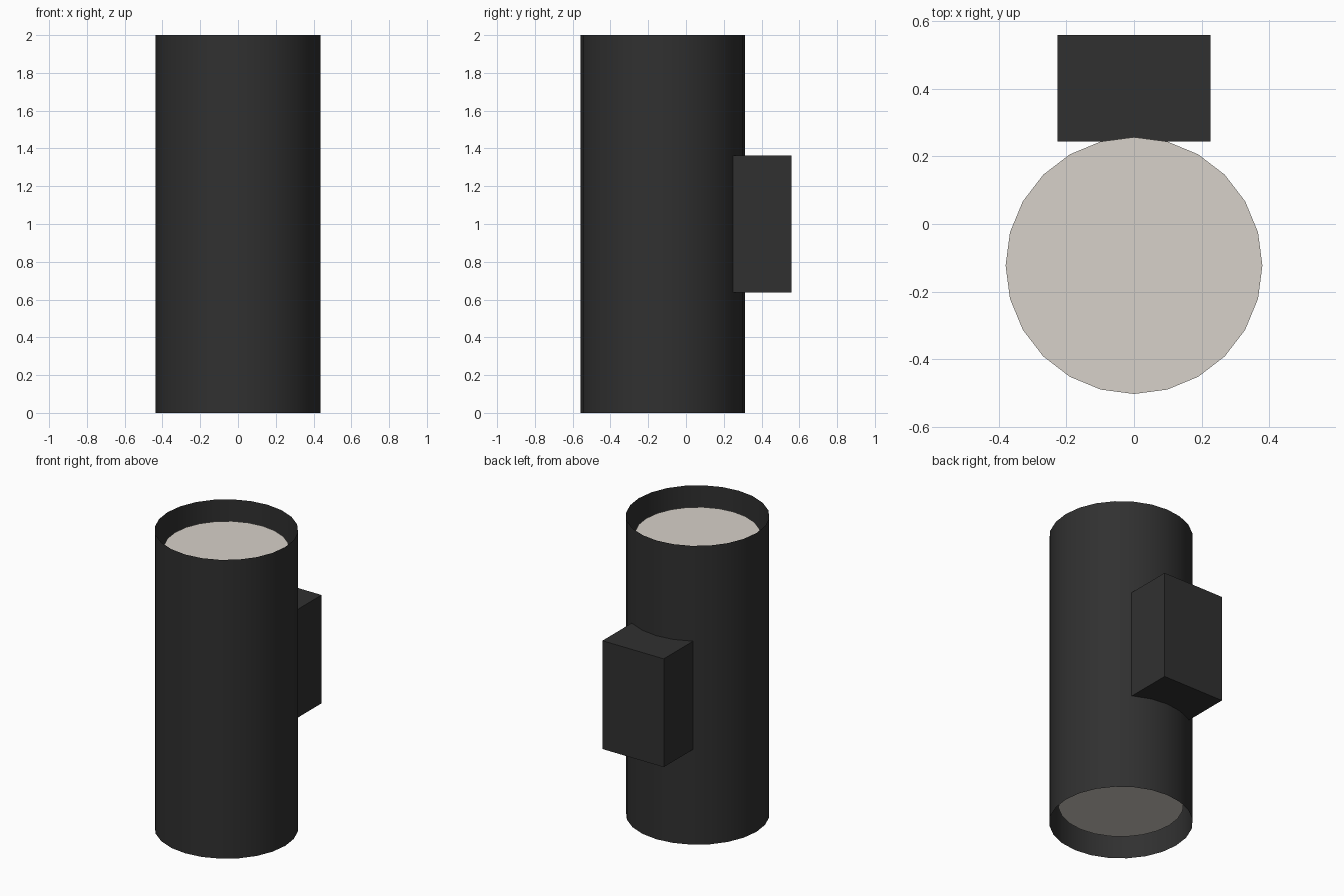
import bpy
import bmesh
from mathutils import Matrix

cube = bpy.data.objects.get("Cube")
if cube:
    bpy.data.objects.remove(cube, do_unlink=True)

SIDES = 24
AXIS_Y = -0.123
HEIGHT = 2.0
RECESS = 0.12


def make_material(name, rgb):
    mat = bpy.data.materials.new(name)
    mat.use_nodes = True
    color = (*rgb, 1.0)
    mat.diffuse_color = color
    mat.node_tree.nodes["Principled BSDF"].inputs["Base Color"].default_value = color
    return mat


def make_object(name, bm, mat, location):
    mesh = bpy.data.meshes.new(name)
    bm.to_mesh(mesh)
    bm.free()
    mesh.materials.append(mat)
    obj = bpy.data.objects.new(name, mesh)
    obj.location = location
    bpy.context.collection.objects.link(obj)
    return obj


black = make_material("matte black", (0.03, 0.03, 0.03))
cream = make_material("warm diffuser", (0.68, 0.64, 0.585))

# Open, thin-walled tube housing
bm = bmesh.new()
bmesh.ops.create_cone(bm, cap_ends=False, segments=SIDES, radius1=0.436,
                      radius2=0.436, depth=HEIGHT)
for face in bm.faces:
    face.smooth = True
make_object("tube_housing", bm, black, (0, AXIS_Y, HEIGHT / 2))

# Recessed diffuser discs facing up and down
for name, z, facing in (("upper_diffuser", HEIGHT - RECESS, 1),
                        ("lower_diffuser", RECESS, -1)):
    bm = bmesh.new()
    bmesh.ops.create_circle(bm, cap_ends=True, segments=SIDES, radius=0.38)
    bm.normal_update()
    for face in bm.faces:
        if face.normal.z * facing < 0:
            face.normal_flip()
    make_object(name, bm, cream, (0, AXIS_Y, z))

# Wall mounting block behind the tube
bm = bmesh.new()
bmesh.ops.create_cube(bm, size=1.0, matrix=Matrix.Diagonal((0.454, 0.315, 0.725, 1)))
make_object("wall_mount", bm, black, (0, 0.402, HEIGHT / 2))
